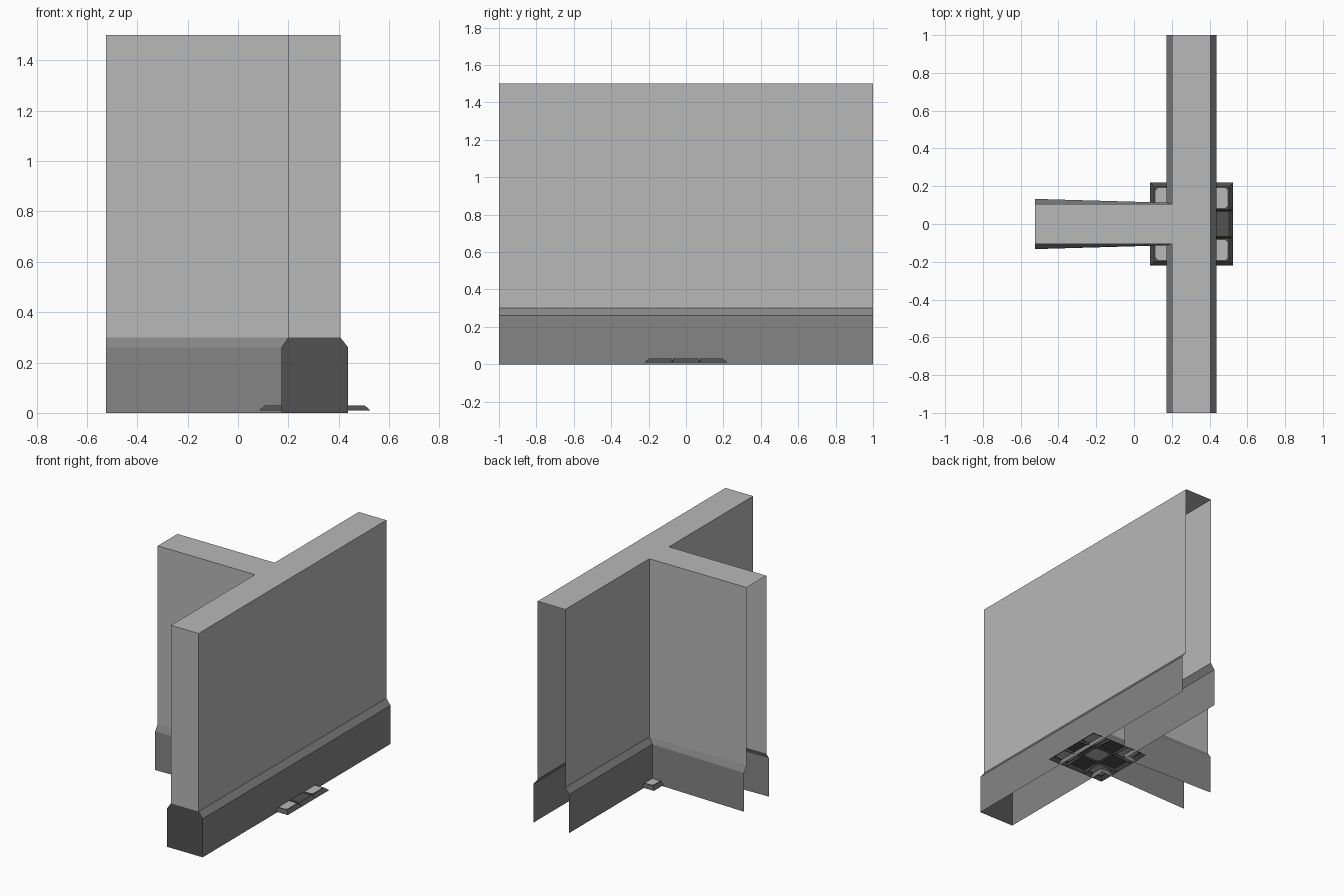
import bpy

if "Cube" in bpy.data.objects:
    bpy.data.objects.remove(bpy.data.objects["Cube"])


def material(name, value):
    m = bpy.data.materials.new(name)
    m.diffuse_color = (value, value, value, 1)
    m.use_nodes = True
    m.node_tree.nodes["Principled BSDF"].inputs["Base Color"].default_value = m.diffuse_color
    return m


LIGHT = material("light grey", 0.48)
MID = material("mid grey", 0.235)
DARK = material("dark grey", 0.083)


def make(name, verts, faces, mats, face_mats=None):
    me = bpy.data.meshes.new(name)
    me.from_pydata(verts, [], faces)
    for m in mats:
        me.materials.append(m)
    if face_mats:
        for p, i in zip(me.polygons, face_mats):
            p.material_index = i
    me.update()
    ob = bpy.data.objects.new(name, me)
    bpy.context.collection.objects.link(ob)
    return ob


def bands(name, outlines, mat):
    """Join stacked outlines (each a list of (x, y) with a height) by quads."""
    n = len(outlines[0][0])
    verts = [(x, y, z) for pts, z in outlines for x, y in pts]
    faces = [(r * n + i, r * n + i + 1, (r + 1) * n + i + 1, (r + 1) * n + i)
             for r in range(len(outlines) - 1) for i in range(n - 1)]
    return make(name, verts, faces, [mat])


# Main sizes
L, X0, X1, W, TOP = -0.525, 0.2, 0.406, 0.105, 1.5
S0, S1, SE, SJ = 0.172, 0.437, 0.133, 0.113   # skirting, stub end / junction half width
Z1, Z2 = 0.26, 0.3

# Wall outlines: the far end and the stub end stay open
back_corner = [(X0, 1), (X0, W), (L, W)]
front_corner = [(L, -W), (X0, -W), (X0, -1)]
outer_side = [(X1, -1), (X1, 1)]
front_end = [(X0, -1), (X1, -1)]
bands("wall_back_corner", [(back_corner, Z2), (back_corner, TOP)], LIGHT)
bands("wall_front_corner", [(front_corner, Z2), (front_corner, TOP)], LIGHT)
bands("wall_outer_side", [(outer_side, Z2), (outer_side, TOP)], LIGHT)
bands("wall_front_end", [(front_end, Z2), (front_end, TOP)], LIGHT)

# T-shaped wall top
t_shape = front_corner + outer_side + back_corner
make("wall_top", [(x, y, TOP) for x, y in t_shape], [tuple(range(len(t_shape)))], [LIGHT])

# Skirting with a sloped top edge, flaring toward the stub end
skirts = (
    ("skirting_back_corner", [(S0, 1), (S0, SJ), (L, SE)], back_corner),
    ("skirting_front_corner", [(L, -SE), (S0, -SJ), (S0, -1)], front_corner),
    ("skirting_outer_side", [(S1, -1), (S1, 1)], outer_side),
)
for name, low, high in skirts:
    bands(name, [(low, 0), (low, Z1), (high, Z2)], MID)

# Dark cap closing the skirting at the front end
cap = [(S0, 0), (S1, 0), (S1, Z1), (X1, Z2), (X0, Z2), (S0, Z1)]
make("skirting_end_cap", [(x, -1, z) for x, z in cap], [tuple(range(6))], [DARK])

# Floor plate: three by three chequered tiles with bevelled edges
CX, H, G, R = 0.305, 0.22, 0.072, 0.03
cuts = [-H, -G, G, H]


def inset(a, b, d_edge, d_groove):
    return (a + (d_edge if a == -H else d_groove),
            b - (d_edge if b == H else d_groove))


def tile(i, j):
    xa, xb, ya, yb = cuts[i], cuts[i + 1], cuts[j], cuts[j + 1]
    base = [(x, y, 0.01 if H in (abs(x), abs(y)) else 0.022)
            for x, y in ((xa, ya), (xb, ya), (xb, yb), (xa, yb))]
    (ta, tb), (ua, ub) = inset(xa, xb, 0.022, 0.006), inset(ya, yb, 0.022, 0.006)
    top = [(ta, ua, R), (tb, ua, R), (tb, ub, R), (ta, ub, R)]
    # inner panel with clipped corners
    (pa, pb), (qa, qb) = inset(xa, xb, 0.03, 0.012), inset(ya, yb, 0.03, 0.012)
    c = 0.012
    panel = [(pa, qa + c, R), (pa + c, qa, R), (pb - c, qa, R), (pb, qa + c, R),
             (pb, qb - c, R), (pb - c, qb, R), (pa + c, qb, R), (pa, qb - c, R)]
    faces = [(k, (k + 1) % 4, 4 + (k + 1) % 4, 4 + k) for k in range(4)]
    for k in range(4):
        a, b, nxt = 8 + 2 * k, 9 + 2 * k, 8 + (2 * k + 2) % 8
        faces += [(4 + k, b, a), (4 + k, 4 + (k + 1) % 4, nxt, b)]
    faces.append(tuple(range(8, 16)))
    light = (i + j) % 2 == 0
    make(f"floor_tile_{i}_{j}", [(x + CX, y, z) for x, y, z in base + top + panel],
         faces, [DARK, LIGHT], [0] * (len(faces) - 1) + [int(light)])


for i in range(3):
    for j in range(3):
        tile(i, j)
